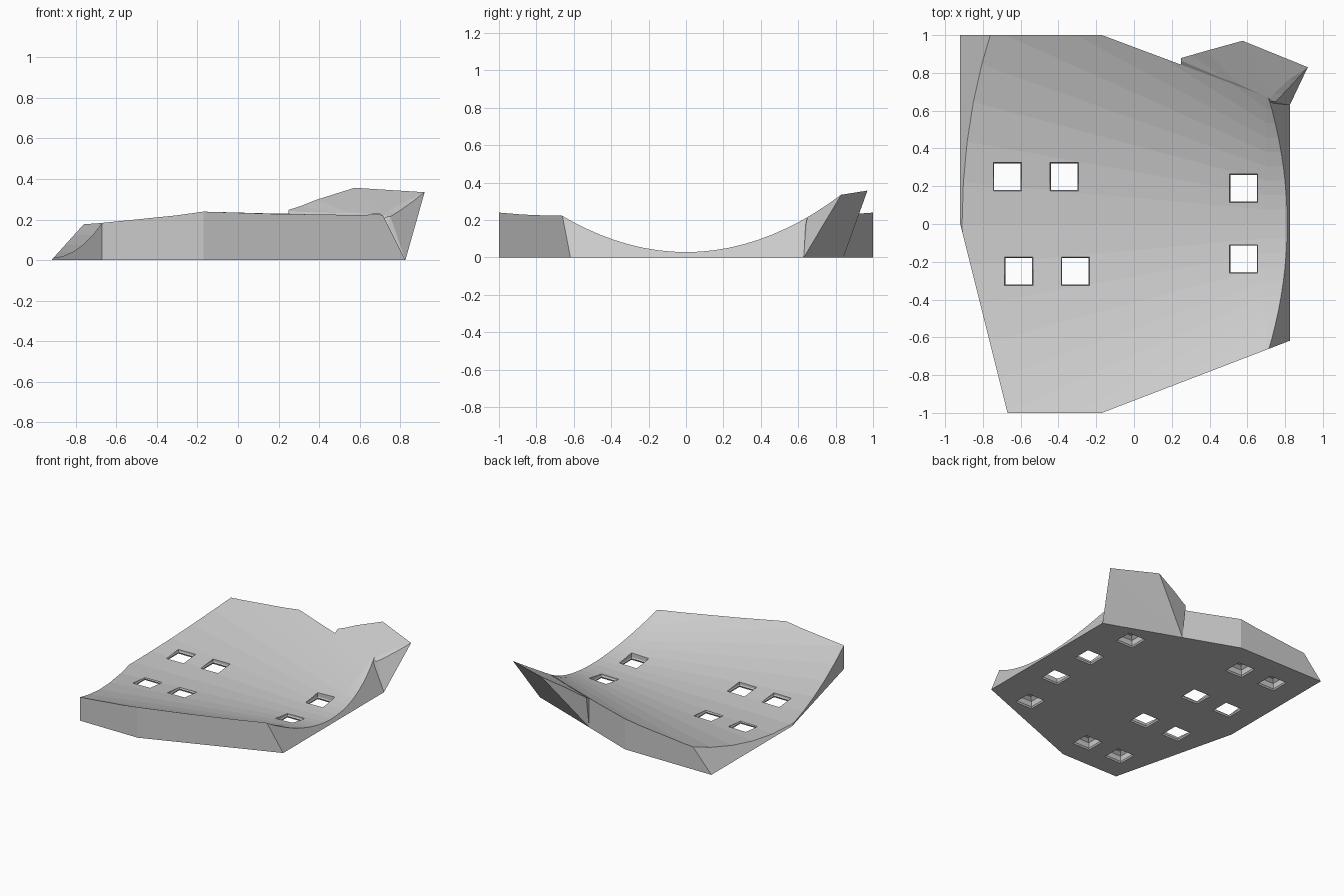
import bpy
import bmesh
from mathutils import Vector

if "Cube" in bpy.data.objects:
    bpy.data.objects.remove(bpy.data.objects["Cube"], do_unlink=True)

grey = bpy.data.materials.new("plain_grey")
grey.use_nodes = True
grey.diffuse_color = (0.6, 0.6, 0.6, 1)
grey.node_tree.nodes["Principled BSDF"].inputs["Base Color"].default_value = (0.6, 0.6, 0.6, 1)


def make_object(name, bm):
    bmesh.ops.recalc_face_normals(bm, faces=bm.faces)
    mesh = bpy.data.meshes.new(name)
    bm.to_mesh(mesh)
    bm.free()
    mesh.materials.append(grey)
    obj = bpy.data.objects.new(name, mesh)
    bpy.context.collection.objects.link(obj)
    return obj


def loft(bm, rings):
    """Closed solid through a row of rings with equal point counts."""
    rows = [[bm.verts.new(p) for p in ring] for ring in rings]
    count = len(rows[0])
    for a, b in zip(rows, rows[1:]):
        for i in range(count):
            j = (i + 1) % count
            bm.faces.new((a[i], a[j], b[j], b[i]))
    bm.faces.new(rows[0])
    bm.faces.new(rows[-1])


def boolean(target, tool, operation):
    """Apply the operation and drop the tool."""
    tool.hide_render = True
    mod = target.modifiers.new(operation.lower(), "BOOLEAN")
    mod.operation = operation
    mod.solver = "EXACT"
    mod.object = tool
    bpy.context.view_layer.objects.active = target
    bpy.ops.object.modifier_apply(modifier=mod.name)
    bpy.data.objects.remove(tool, do_unlink=True)


# Base block: a box trimmed by vertical and sloping planes
bm = bmesh.new()
bmesh.ops.create_cube(bm, size=2)
for v in bm.verts:
    v.co.z = 0.5 if v.co.z > 0 else 0
trims = [
    ((-0.92, 0, 0), (-1, 0, 0.9)),        # sloping left edge
    ((-0.92, 0, 0), (-1, -0.25, 0)),      # front left corner
    ((-0.17, -1, 0), (0.38, -0.99, 0)),   # front right edge
    ((-0.17, 1, 0), (0.37, 0.99, 0)),     # back right edge
    ((0.825, 0, 0), (1, 0, 0.5)),         # sloping right edge
]
for point, normal in trims:
    cut = bmesh.ops.bisect_plane(bm, geom=bm.verts[:] + bm.edges[:] + bm.faces[:],
                                 plane_co=point, plane_no=Vector(normal).normalized(),
                                 clear_outer=True)
    edges = [e for e in cut["geom_cut"] if isinstance(e, bmesh.types.BMEdge)]
    bmesh.ops.edgeloop_fill(bm, edges=edges)
plate = make_object("curved_plate", bm)

# Raised corner flaring outward
bm = bmesh.new()
for p in [(0.825, 0.63, 0), (0.25, 0.842, 0), (0.92, 0.83, 0.335), (0.575, 0.97, 0.357),
          (0.25, 0.88, 0.255), (0.75, 0.65, 0.22), (0.25, 0.6, 0.002), (0.7, 0.6, 0.002)]:
    bm.verts.new(p)
bmesh.ops.convex_hull(bm, input=bm.verts)
boolean(plate, make_object("raised_corner", bm), "UNION")

# Conical hollow scooped from the top
STRIPS = 28


def scoop_ring(x):
    radius = max(2.05 - 1.32 * x, 1.126)
    floor = 0.02 + 0.01 * x
    slopes = [0.95 * (2 * i / STRIPS - 1) for i in range(STRIPS + 1)]
    curve = [(x, t * radius, floor + t * t * radius / 2) for t in slopes]
    return curve + [(x, curve[-1][1], 2), (x, curve[0][1], 2)]


bm = bmesh.new()
loft(bm, [scoop_ring(x) for x in (-1.1, 0.7, 1.1)])
boolean(plate, make_object("scoop_cutter", bm), "DIFFERENCE")

# Square sockets from below: the middle ones break through the hollow
sockets = [(-0.67, 0.75), (-0.37, 0.75), (-0.67, 0.25), (-0.37, 0.25),
           (-0.61, -0.25), (-0.31, -0.25), (-0.5, -0.76), (-0.2, -0.76),
           (0.51, 0.57), (0.58, 0.19), (0.58, -0.185), (0.5, -0.57)]
steps = [(-0.02, 0.075), (0.004, 0.075), (0.012, 0.07), (0.02, 0.075), (0.06, 0.075), (0.08, 0.05)]
corners = [(-1, -1), (1, -1), (1, 1), (-1, 1)]
bm = bmesh.new()
for x, y in sockets:
    loft(bm, [[(x + h * a, y + h * b, z) for a, b in corners] for z, h in steps])
boolean(plate, make_object("socket_cutter", bm), "DIFFERENCE")
